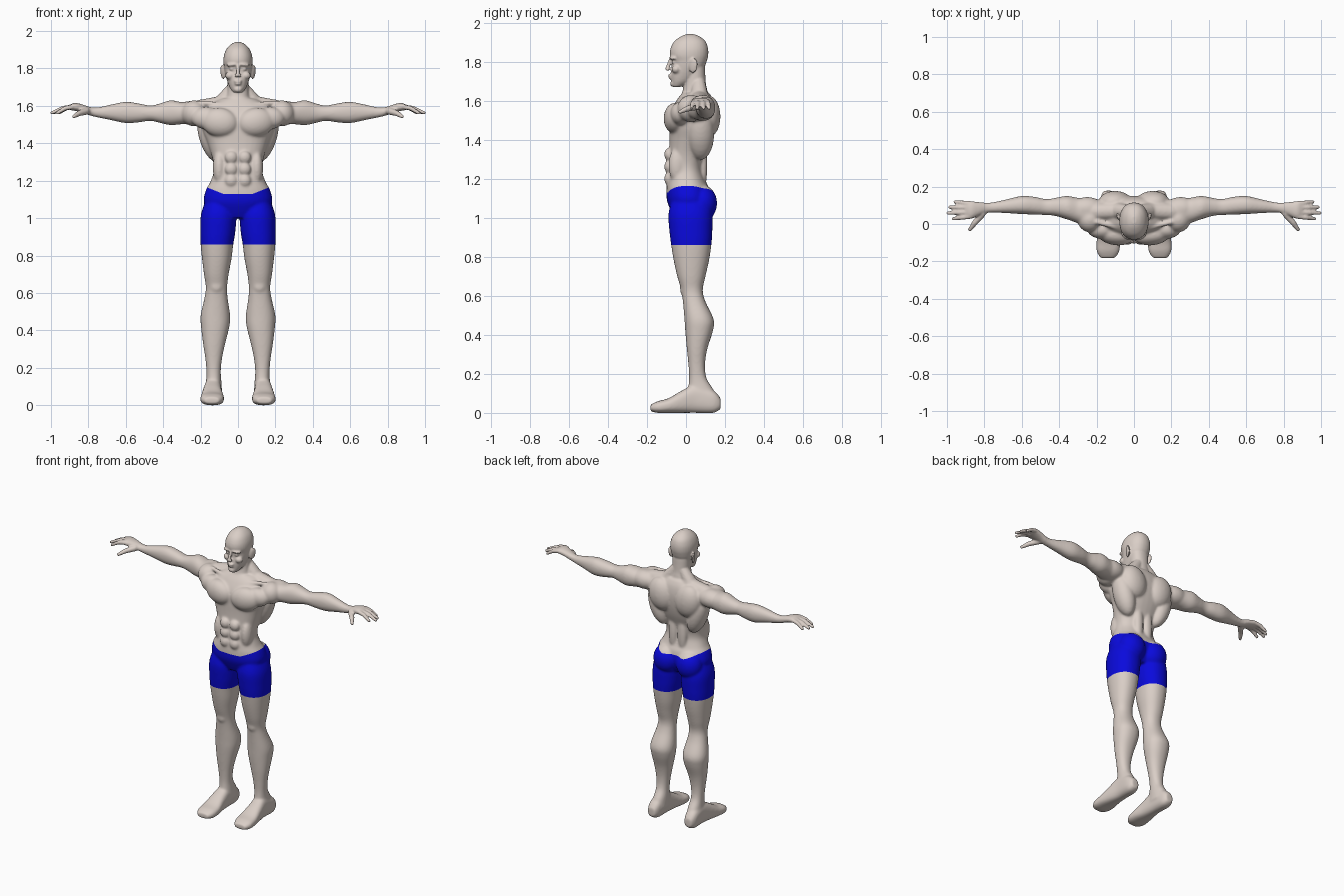
import bpy, bmesh, math
from mathutils import Vector, Matrix

TAU = math.tau
SIDES, STEPS = 32, 5


def material(name, rgb):
    m = bpy.data.materials.new(name)
    m.diffuse_color = (*rgb, 1)
    return m


def catmull(p0, p1, p2, p3, t):
    return [0.5 * (2*b + (c-a)*t + (2*a-5*b+4*c-d)*t*t + (3*b-a-3*c+d)*t**3)
            for a, b, c, d in zip(p0, p1, p2, p3)]


def loft(bm, axis, rows, power=2.2):
    """Rows are (station, low a, high a, low b, high b) along the given axis."""
    dense = []
    for i in range(len(rows) - 1):
        p = [rows[max(i-1, 0)], rows[i], rows[i+1], rows[min(i+2, len(rows)-1)]]
        dense += [catmull(*p, s / STEPS) for s in range(STEPS)]
    dense.append(rows[-1])
    rings = []
    for t, a0, a1, b0, b1 in dense:
        ring = []
        for k in range(SIDES):
            c, s = math.cos(TAU*k/SIDES), math.sin(TAU*k/SIDES)
            co = [(a0+a1)/2 + (a1-a0)/2*math.copysign(abs(c)**(2/power), c),
                  (b0+b1)/2 + (b1-b0)/2*math.copysign(abs(s)**(2/power), s)]
            co.insert(axis, t)
            ring.append(bm.verts.new(co))
        rings.append(ring)
    faces = [bm.faces.new(rings[0]), bm.faces.new(rings[-1])]
    for r, q in zip(rings, rings[1:]):
        for k in range(SIDES):
            j = (k+1) % SIDES
            faces.append(bm.faces.new((r[k], r[j], q[j], q[k])))
    bmesh.ops.recalc_face_normals(bm, faces=faces)


def blob(bm, center, radii, rot=(0, 0, 0), detail=3):
    m = Matrix.Translation(center)
    for angle, ax in zip(rot, 'XYZ'):
        m = m @ Matrix.Rotation(math.radians(angle), 4, ax)
    bmesh.ops.create_icosphere(bm, subdivisions=detail, radius=1,
                               matrix=m @ Matrix.Diagonal((*radii, 1)))


def chain(bm, points, n=8):
    """Rounded tube through (x, y, z, radius) points."""
    for a, b in zip(points, points[1:]):
        for i in range(n + 1):
            p = Vector(a).lerp(Vector(b), i / n)
            blob(bm, p[:3], (p[3],)*3, detail=2)


def sym(rows):
    return [(t, -x, x, y0, y1) for t, x, y0, y1 in rows]


# ---- one side of the figure, mirrored afterwards ----
bm = bmesh.new()
# leg
loft(bm, 2, [(1.1, .03, .17, -.07, .11), (1.02, .010, .198, -.09, .135),
             (.93, .014, .202, -.085, .135), (.86, .025, .2, -.076, .13),
             (.78, .035, .192, -.063, .118), (.7, .05, .182, -.045, .1),
             (.63, .058, .172, -.025, .086), (.57, .055, .18, -.016, .1),
             (.48, .042, .2, -.008, .142), (.42, .046, .198, -.004, .138),
             (.33, .068, .187, .004, .11), (.25, .085, .175, .012, .098),
             (.18, .092, .169, .016, .105), (.12, .088, .172, .01, .14),
             (.06, .085, .18, 0, .165)])
blob(bm, (.115, -.006, .635), (.036, .025, .04))
# foot
loft(bm, 1, [(.178, .112, .162, .02, .075), (.14, .095, .178, 0, .115),
             (.05, .09, .18, 0, .145), (-.02, .085, .19, 0, .115),
             (-.09, .075, .2, 0, .075), (-.145, .078, .2, 0, .06),
             (-.182, .1, .18, .008, .042)], 2.6)
# arm and palm
loft(bm, 0, [(.15, 0, .13, 1.5, 1.62), (.24, -.01, .13, 1.5, 1.625),
             (.3, .005, .14, 1.502, 1.62), (.36, .025, .15, 1.497, 1.63),
             (.42, .043, .14, 1.51, 1.612), (.47, .048, .133, 1.52, 1.602),
             (.53, .05, .145, 1.512, 1.613), (.6, .053, .15, 1.508, 1.622),
             (.68, .058, .132, 1.524, 1.607), (.75, .061, .117, 1.538, 1.592),
             (.79, .058, .114, 1.548, 1.594), (.83, .044, .117, 1.563, 1.607),
             (.87, .028, .122, 1.573, 1.616), (.9, .03, .12, 1.578, 1.606)])
# fingers and thumb
for y, tip_y, tip_x in [(.04, .028, .965), (.063, .058, .994), (.088, .09, .984), (.11, .118, .957)]:
    mid = .88 + (tip_x - .88) * .5
    chain(bm, [(.88, y, 1.596, .014), (mid, (y+tip_y)/2, 1.588, .0125), (tip_x, tip_y, 1.563, .010)])
chain(bm, [(.81, .055, 1.572, .02), (.85, .008, 1.56, .016), (.878, -.03, 1.543, .0105)])
# shoulder, chest, back and buttock muscles
blob(bm, (.235, .025, 1.56), (.068, .07, .07))
blob(bm, (.25, .08, 1.565), (.09, .065, .062))
blob(bm, (.098, -.058, 1.512), (.1, .056, .078), (0, -8, 8))
blob(bm, (.17, -.03, 1.535), (.08, .05, .06))
blob(bm, (.145, .075, 1.43), (.062, .07, .14), (0, 18, 0))
blob(bm, (.1, .115, 1.52), (.09, .062, .11), (0, 15, 0))
blob(bm, (.035, .085, 1.27), (.032, .025, .13))
blob(bm, (.085, .082, 1.075), (.088, .078, .095))
chain(bm, [(.03, .065, 1.69, .035), (.09, .07, 1.605, .05), (.2, .065, 1.585, .05)])
chain(bm, [(.025, -.03, 1.595, .014), (.1, -.015, 1.607, .014), (.2, .01, 1.617, .014)])
# stomach muscles
for z in (1.2, 1.262, 1.325):
    blob(bm, (.036, -.088, z), (.034, .024, .034))
blob(bm, (.1, -.045, 1.27), (.035, .045, .09))
# ear, brow, eye, cheek
blob(bm, (.082, .038, 1.78), (.009, .024, .04), (-8, 8, -22))
blob(bm, (.033, -.068, 1.82), (.032, .016, .009), (0, 6, 18))
blob(bm, (.032, -.06, 1.797), (.016, .014, .009))
blob(bm, (.042, -.05, 1.762), (.026, .024, .022))
blob(bm, (.009, -.094, 1.761), (.010, .010, .008))

half = bmesh.ops.duplicate(bm, geom=bm.verts[:] + bm.edges[:] + bm.faces[:])['geom']
bmesh.ops.scale(bm, vec=(-1, 1, 1), verts=[g for g in half if isinstance(g, bmesh.types.BMVert)])
bmesh.ops.reverse_faces(bm, faces=[g for g in half if isinstance(g, bmesh.types.BMFace)])

# ---- centre parts ----
# torso
loft(bm, 2, sym([(1.0, .09, -.06, .09), (1.04, .15, -.08, .11), (1.09, .183, -.098, .125),
                 (1.15, .172, -.1, .118), (1.19, .15, -.096, .1), (1.25, .13, -.09, .085),
                 (1.32, .137, -.088, .098), (1.4, .163, -.085, .128), (1.47, .19, -.085, .145),
                 (1.54, .2, -.08, .15), (1.6, .17, -.05, .14), (1.64, .09, -.02, .12)]), 2.3)
# neck
loft(bm, 2, sym([(1.56, .08, -.04, .12), (1.64, .064, -.02, .112),
                 (1.69, .057, -.01, .102), (1.77, .057, 0, .097)]))
# head
loft(bm, 2, sym([(1.672, .026, -.068, -.025), (1.7, .045, -.075, .03), (1.74, .06, -.078, .075),
                 (1.78, .07, -.072, .098), (1.805, .074, -.072, .107), (1.835, .078, -.083, .114),
                 (1.87, .075, -.079, .113), (1.905, .061, -.06, .1), (1.93, .037, -.027, .07),
                 (1.942, .012, .002, .04)]))
# nose, lips, chin
chain(bm, [(0, -.078, 1.815, .009), (0, -.096, 1.766, .011)])
blob(bm, (0, -.08, 1.732), (.022, .012, .0065))
blob(bm, (0, -.078, 1.717), (.019, .012, .0065))
blob(bm, (0, -.064, 1.688), (.024, .018, .017))

# ---- fuse the parts into one skin ----
mesh = bpy.data.meshes.new('body')
bm.to_mesh(mesh)
bm.free()
body = bpy.data.objects.new('body', mesh)
bpy.context.collection.objects.link(body)
remesh = body.modifiers.new('fuse', 'REMESH')
remesh.mode = 'VOXEL'
remesh.voxel_size = .0055
fused = bpy.data.meshes.new_from_object(body.evaluated_get(bpy.context.evaluated_depsgraph_get()))
body.modifiers.clear()

bm = bmesh.new()
bm.from_mesh(fused)
soft = [v for v in bm.verts if abs(v.co.x) < .8 and v.co.z < 1.66]
fine = [v for v in bm.verts if abs(v.co.x) >= .8 or v.co.z >= 1.66]
for verts, count in ((soft, 10), (fine, 2)):
    for _ in range(count):
        bmesh.ops.smooth_vert(bm, verts=verts, factor=.5,
                              use_axis_x=True, use_axis_y=True, use_axis_z=True)


# ---- cut the shorts out along the hem and the dipped waistband ----
def waist(x):
    return 1.13 + .4 * max(0, abs(x) - .08)


def cut(co, no, keep):
    faces = [f for f in bm.faces if keep(f.calc_center_median())]
    geom = set(faces)
    for f in faces:
        geom.update(f.verts, f.edges)
    bmesh.ops.bisect_plane(bm, geom=list(geom), dist=1e-6, plane_co=co, plane_no=no)


cut((0, 0, .86), (0, 0, 1), lambda c: abs(c.z - .86) < .03)
cut((0, 0, 1.13), (0, 0, 1), lambda c: abs(c.z - 1.13) < .03 and abs(c.x) < .083)
for s in (-1, 1):
    cut((s*.08, 0, 1.13), (-s*.4, 0, 1), lambda c: 1.1 < c.z < 1.2 and c.x*s > .077)


def is_shorts(f):
    c = f.calc_center_median()
    return abs(c.x) < .3 and .86 < c.z < waist(c.x)


def finish(obj, mat, wanted):
    part = bm.copy()
    bmesh.ops.delete(part, geom=[f for f in part.faces if is_shorts(f) != wanted], context='FACES')
    for f in part.faces:
        f.smooth = True
        f.material_index = 0
    part.to_mesh(obj.data)
    part.free()
    obj.data.materials.clear()
    obj.data.materials.append(mat)


shorts = bpy.data.objects.new('shorts', bpy.data.meshes.new('shorts'))
bpy.context.collection.objects.link(shorts)
finish(body, material('skin', (.70, .62, .57)), False)
finish(shorts, material('blue cloth', (.003, .003, .72)), True)
bm.free()
bpy.data.meshes.remove(fused)
